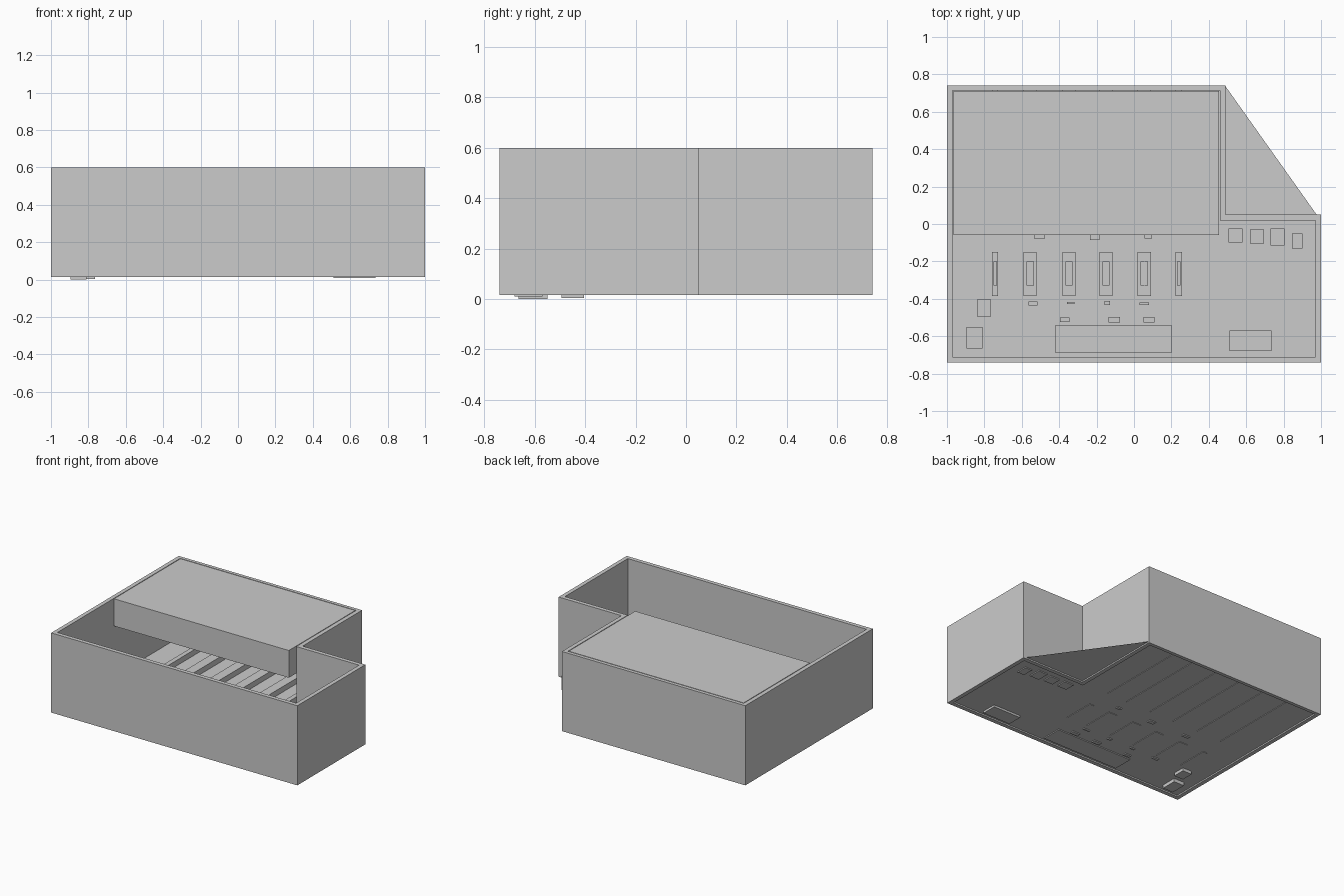
import bpy, bmesh

if "Cube" in bpy.data.objects:
    bpy.data.objects.remove(bpy.data.objects["Cube"])

FLOOR = 0.025


def finish(bm, name):
    bmesh.ops.recalc_face_normals(bm, faces=bm.faces[:])
    me = bpy.data.meshes.new(name)
    bm.to_mesh(me)
    bm.free()
    ob = bpy.data.objects.new(name, me)
    bpy.context.collection.objects.link(ob)
    return ob


def box(name, x0, x1, y0, y1, z0, z1):
    bm = bmesh.new()
    bmesh.ops.create_cube(bm, size=1)
    for v in bm.verts:
        v.co.x = x1 if v.co.x > 0 else x0
        v.co.y = y1 if v.co.y > 0 else y0
        v.co.z = z1 if v.co.z > 0 else z0
    return finish(bm, name)


# L-shaped perimeter walls
outer = [(-1, -.74), (1, -.74), (1, .05), (.49, .05), (.49, .74), (-1, .74)]
inner = [(-.97, -.71), (.97, -.71), (.97, .02), (.46, .02), (.46, .715), (-.97, .715)]
bm = bmesh.new()
rings = [[bm.verts.new((x, y, z)) for x, y in pts]
         for pts, z in ((outer, .015), (outer, .6), (inner, .6), (inner, .015))]
for a, b in zip(rings, rings[1:] + rings[:1]):
    for i in range(6):
        j = (i + 1) % 6
        bm.faces.new((a[i], a[j], b[j], b[i]))
finish(bm, "perimeter_walls")

# floor sheet, with the diagonal corner spilling outside the walls
bm = bmesh.new()
bm.faces.new([bm.verts.new((x, y, FLOOR)) for x, y in
              [(-.98, -.72), (.98, -.72), (.98, .045), (.49, .735), (-.98, .735)]])
finish(bm, "floor")

# raised storage block over the back area
box("upper_block", -.965, .455, -.06, .71, .4, .6)

# shelf runs: single at the ends, double between
for i, x in enumerate([-.743, -.555, -.348, -.15, .055, .24]):
    w = .017 if i in (0, 5) else .035
    box(f"front_shelf_{i}", x - w, x + w, -.385, -.15, .021, .062)
    box(f"front_shelf_display_{i}", x - w * .55, x + w * .55, -.33, -.2, .03, .072)
    box(f"back_shelf_{i}", x - w, x + w, .03, .713, .021, .065)
box("shelf_divider", .053, .057, -.385, -.15, .021, .068)

# small stands at the aisle ends
for i, (x, y, w, d) in enumerate([
        (-.505, -.068, .027, .012), (-.21, -.07, .025, .015), (.075, -.068, .02, .01),
        (-.54, -.425, .025, .01), (-.338, -.422, .02, .006), (-.143, -.422, .014, .01),
        (.055, -.427, .025, .006), (-.37, -.512, .025, .012), (-.105, -.512, .03, .015),
        (.08, -.512, .03, .015)]):
    box(f"aisle_stand_{i}", x - w, x + w, y - d, y + d, .018, .055)

# counters and cabinets
box("long_counter", -.42, .2, -.69, -.54, .018, .07)
box("right_counter", .51, .735, -.68, -.57, .01, .07)
box("left_cabinet_front", -.895, -.81, -.665, -.55, 0, .08)
box("left_cabinet_rear", -.84, -.765, -.495, -.405, .003, .08)

# row of cabinets in the right wing
for i, (x0, x1, y0, y1) in enumerate([(.505, .58, -.1, -.025), (.62, .695, -.105, -.03),
                                      (.73, .805, -.115, -.025), (.845, .9, -.13, -.05)]):
    box(f"wing_cabinet_{i}", x0, x1, y0, y1, .018, .07)
